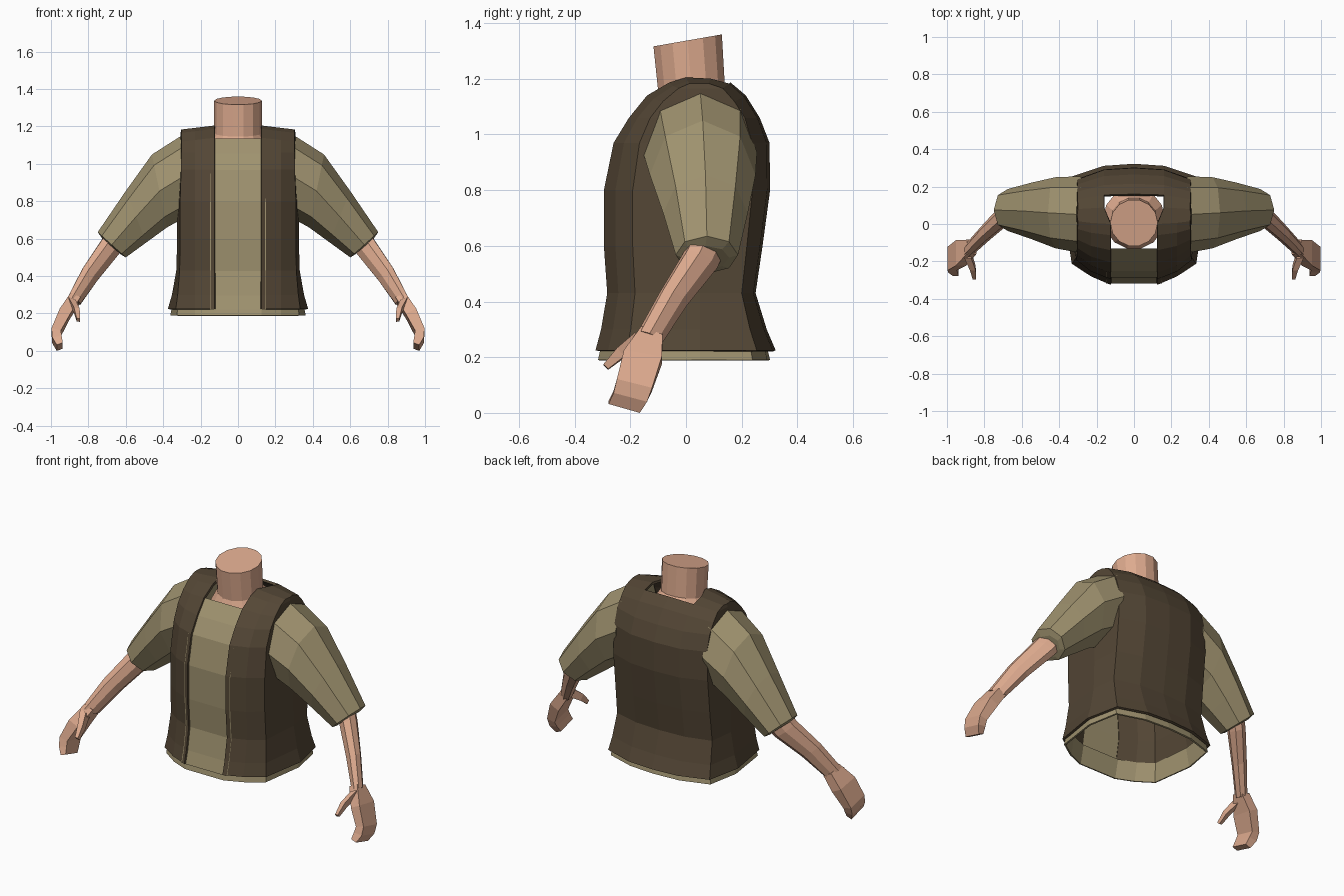
import bpy, math
from mathutils import Vector

if "Cube" in bpy.data.objects:
    bpy.data.objects.remove(bpy.data.objects["Cube"])


def material(name, rgb):
    m = bpy.data.materials.new(name)
    m.diffuse_color = (*rgb, 1)
    m.use_nodes = True
    m.node_tree.nodes["Principled BSDF"].inputs["Base Color"].default_value = m.diffuse_color
    return m


SKIN = material("skin", (0.72, 0.40, 0.27))
TAN = material("tan_cloth", (0.35, 0.29, 0.16))
BROWN = material("brown_cloth", (0.088, 0.062, 0.036))


def make(name, verts, faces, mat, mirror=False, thick=0):
    me = bpy.data.meshes.new(name)
    me.from_pydata([tuple(v) for v in verts], [], faces)
    me.materials.append(mat)
    ob = bpy.data.objects.new(name, me)
    bpy.context.collection.objects.link(ob)
    if thick:
        s = ob.modifiers.new("thickness", 'SOLIDIFY')
        s.thickness, s.offset = thick, -1
    if mirror:
        ob.modifiers.new("mirror", 'MIRROR')
    return ob


def grid_faces(rows, cols, closed=False, skip=()):
    faces = []
    for j in range(rows - 1):
        for i in range(cols if closed else cols - 1):
            if (j, i) not in skip:
                k = (i + 1) % cols
                faces.append((j * cols + i, j * cols + k,
                              (j + 1) * cols + k, (j + 1) * cols + i))
    return faces


def tube(name, rings, n, mat, mirror=True, phase=0.0, grow=1.0, caps=True):
    """Loft rings given as (centre, first half axis, second half axis)."""
    verts = []
    for c, a, b in rings:
        for i in range(n):
            t = phase + math.tau * i / n
            verts.append(Vector(c) + grow * (math.cos(t) * Vector(a) + math.sin(t) * Vector(b)))
    faces = grid_faces(len(rings), n, closed=True)
    if caps:
        faces.append(tuple(reversed(range(n))))
        faces.append(tuple(range((len(rings) - 1) * n, len(rings) * n)))
    # Turn the faces outward whichever way the rings run
    c0, a0, b0 = (Vector(v) for v in rings[0])
    if a0.cross(b0).dot(Vector(rings[1][0]) - c0) < 0:
        faces = [tuple(reversed(f)) for f in faces]
    return make(name, verts, faces, mat, mirror)


# Torso levels: height, half width, front y, back y
LEVELS = [(0.225, 0.375, -0.325, 0.322), (0.30, 0.353, -0.305, 0.29),
          (0.43, 0.33, -0.283, 0.25), (0.60, 0.325, -0.295, 0.275),
          (0.80, 0.325, -0.295, 0.302), (0.97, 0.313, -0.26, 0.30),
          (1.06, 0.311, -0.205, 0.265), (1.14, 0.309, -0.14, 0.215),
          (1.187, 0.307, -0.06, 0.16), (1.205, 0.304, 0.0, 0.09)]
YC = 0.05


def torso_ring(z, w, f, b):
    """Points from the right front edge, round the back, to the left front edge."""
    corner = 0.16 + 0.46 * w
    right = [(0.125, f, 1), (0.23, f, 0.88), (corner, f, 0.70), (w, b, 0),
             (corner, b, 0.75), (0.16, b, 0.96)]
    pts = []
    for x, y, k in right:
        drop = 0.12 * (x - 0.125) if z > 1.1 else 0
        pts.append((x, YC + k * (y - YC), z - drop))
    return pts + [(0, b, z)] + [(-x, y, zz) for x, y, zz in reversed(pts)]


# Open vest, bridged over each shoulder
rows, cols = len(LEVELS), 13
verts = [p for lv in LEVELS for p in torso_ring(*lv)]
faces = grid_faces(rows, cols, skip={(rows - 2, 5), (rows - 2, 6)})
top = (rows - 1) * cols
faces += [tuple(top + i for i in range(0, 6)), tuple(top + i for i in range(7, 13))]
make("vest", verts, faces, BROWN, thick=0.014)

# Shirt front showing in the vest opening
verts = [(x, f + 0.008, z - 0.004) for z, w, f, b in LEVELS[:8] for x in (-0.15, 0, 0.15)]
make("shirt_front", verts, grid_faces(8, 3), TAN)

# Shirt hem below the vest
hem = [(0.19, 0.362, -0.316, 0.302), (0.30, 0.340, -0.292, 0.276)]
make("shirt_hem", [p for lv in hem for p in torso_ring(*lv)],
     grid_faces(2, 13, closed=True), TAN, thick=0.01)

# Neck with flared base and tilted top
tube("neck", [((0, 0.03, 1.10), (0.165, 0, 0), (0, 0.165, 0.03)),
              ((0, 0.02, 1.165), (0.127, 0, 0), (0, 0.122, 0.02)),
              ((0, 0.006, 1.338), (0.127, 0, 0), (0, 0.126, 0.022))],
     14, SKIN, mirror=False)

# Sleeves: upper (x, z), lower (x, z), centre y, half depth; last ring is the folded cuff
SLEEVE = [((0.28, 1.165), (0.29, 0.71), 0.05, 0.205),
          ((0.46, 1.05), (0.38, 0.66), 0.06, 0.19),
          ((0.60, 0.855), (0.49, 0.58), 0.07, 0.152),
          ((0.75, 0.635), (0.60, 0.50), 0.075, 0.112),
          ((0.725, 0.60), (0.625, 0.515), 0.07, 0.085)]
rings = []
for (ux, uz), (lx, lz), y, d in SLEEVE:
    rings.append((((ux + lx) / 2, y, (uz + lz) / 2),
                  ((ux - lx) / 2, 0, (uz - lz) / 2), (0, d, 0)))
tube("sleeve", rings, 8, TAN)

# Forearms
tube("forearm", [((0.63, 0.095, 0.64), (0.05, 0, 0.035), (-0.01, 0.06, -0.025)),
                 ((0.69, 0.05, 0.545), (0.05, 0, 0.032), (-0.01, 0.062, -0.025)),
                 ((0.79, -0.045, 0.41), (0.044, 0, 0.026), (-0.01, 0.05, -0.022)),
                 ((0.875, -0.13, 0.27), (0.034, 0, 0.016), (-0.01, 0.045, -0.018))],
     8, SKIN)

# Hands: palm, knuckles and curled fingers in one block
tube("hand", [((0.868, -0.122, 0.285), (0.026, 0, 0.012), (0, 0.038, -0.015)),
              ((0.925, -0.155, 0.20), (0.028, 0, 0.014), (0, 0.068, -0.012)),
              ((0.972, -0.185, 0.10), (0.025, 0, 0.006), (0, 0.063, -0.016)),
              ((0.968, -0.20, 0.06), (0.025, 0, -0.004), (0, 0.060, -0.016)),
              ((0.953, -0.222, 0.022), (0.016, 0, -0.006), (0, 0.056, -0.016))],
     4, SKIN, phase=math.pi / 4, grow=math.sqrt(2))

# Thumbs
tube("thumb", [((0.888, -0.165, 0.265), (0.022, 0, 0.008), (0, 0.022, -0.02)),
               ((0.862, -0.235, 0.215), (0.018, 0, 0.004), (0, 0.015, -0.018)),
               ((0.853, -0.288, 0.165), (0.011, 0, 0.002), (0, 0.010, -0.010))],
     4, SKIN, phase=math.pi / 4, grow=1.2)
